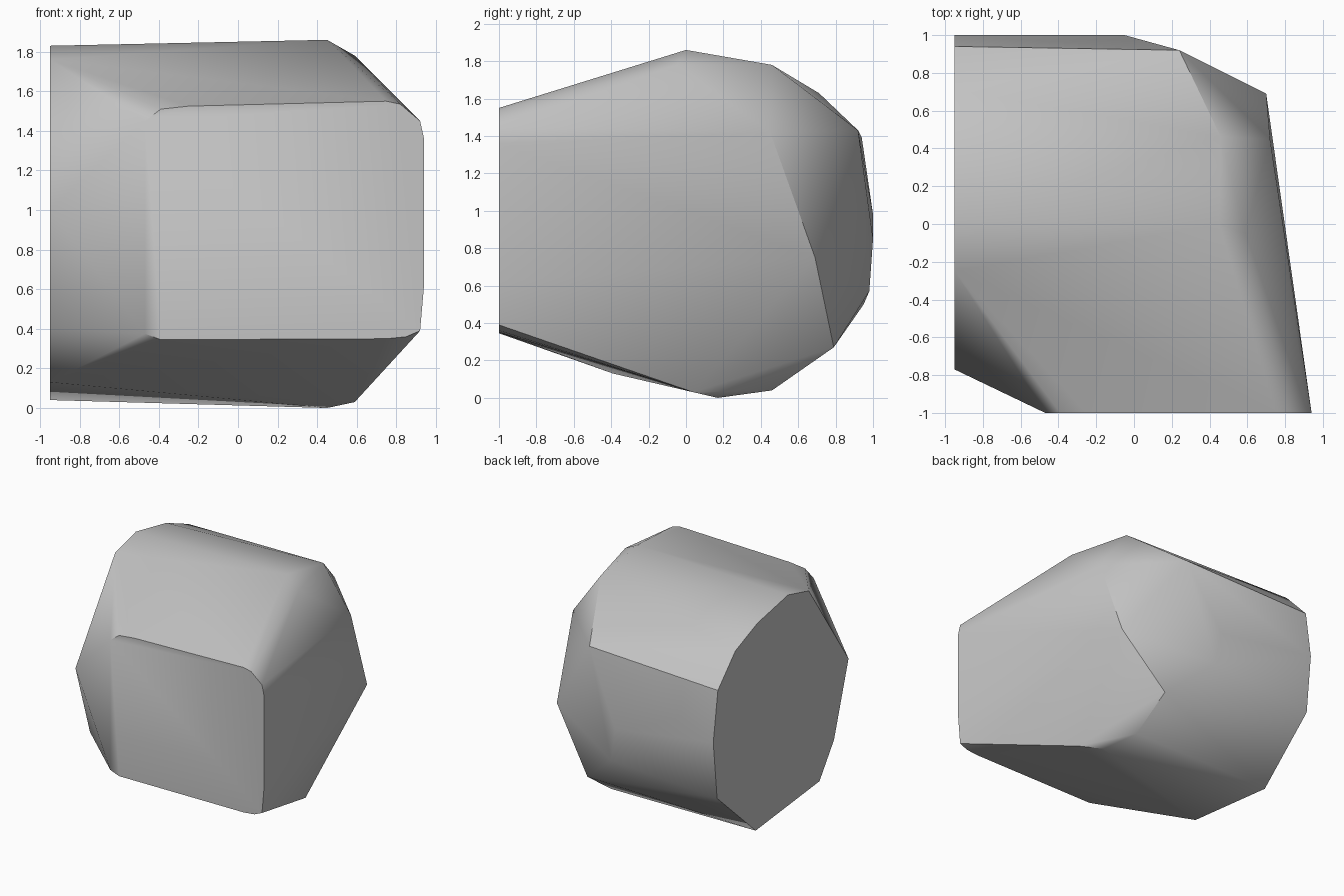
import bpy
import bmesh
import math

default_cube = bpy.data.objects.get("Cube")
if default_cube:
    bpy.data.objects.remove(default_cube, do_unlink=True)


def make_material(name, colour):
    """One plain matte colour for viewport and render."""
    material = bpy.data.materials.new(name)
    material.use_nodes = True
    material.diffuse_color = colour
    shader = material.node_tree.nodes["Principled BSDF"]
    shader.inputs["Base Color"].default_value = colour
    shader.inputs["Roughness"].default_value = 0.9
    return material


def hull_object(name, points, material):
    """Wrap a convex skin around the points and merge flat regions."""
    bm = bmesh.new()
    for point in points:
        bm.verts.new(point)
    result = bmesh.ops.convex_hull(bm, input=bm.verts[:])
    loose = [item for item in result["geom_interior"]
             if isinstance(item, bmesh.types.BMVert)]
    bmesh.ops.delete(bm, geom=loose, context="VERTS")
    bmesh.ops.dissolve_limit(bm, angle_limit=math.radians(0.5),
                             verts=bm.verts[:], edges=bm.edges[:])
    bmesh.ops.recalc_face_normals(bm, faces=bm.faces[:])
    mesh = bpy.data.meshes.new(name)
    bm.to_mesh(mesh)
    bm.free()
    mesh.materials.append(material)
    rock = bpy.data.objects.new(name, mesh)
    bpy.context.collection.objects.link(rock)
    return rock


# Flat front cut, as an outline in x and z
front_cut = [
    (-0.47, 1.45), (-0.39, 1.51), (-0.25, 1.525), (0.75, 1.55),
    (0.82, 1.535), (0.92, 1.45), (0.94, 1.36), (0.94, 0.62),
    (0.92, 0.39), (0.85, 0.36), (0.75, 0.35), (-0.39, 0.345),
    (-0.47, 0.375),
]

# Flat side cut, as an outline in y and z
side_cut = [
    (-0.77, 1.0), (-0.25, 1.76), (0.02, 1.83), (0.42, 1.75),
    (0.71, 1.63), (0.94, 1.39), (1.0, 0.98), (0.95, 0.5),
    (0.445, 0.04), (-0.39, 0.13), (-0.58, 0.4),
]

# Corners of the chipped faces away from the cuts
chipped_corners = [
    (0.45, 0, 1.86), (0.59, -0.05, 1.78), (0.46, 0.46, 1.78),
    (0.72, 0.45, 1.42), (0.24, 0.92, 1.43), (0.7, 0.69, 0.75),
    (0.35, 0.79, 0.27), (0.36, 0.46, 0.04), (0.59, 0.04, 0.03),
    (0.45, 0.17, 0), (0, 0.98, 0.57), (-0.05, 1, 0.85),
]

points = [(x, -1, z) for x, z in front_cut]
points += [(-0.95, y, z) for y, z in side_cut]
points += chipped_corners

# Single rock with softly shaded facets and crisp cut edges
stone_grey = make_material("stone grey", (0.55, 0.55, 0.55, 1))
boulder = hull_object("boulder", points, stone_grey)
bpy.ops.object.select_all(action="DESELECT")
boulder.select_set(True)
bpy.context.view_layer.objects.active = boulder
bpy.ops.object.shade_smooth_by_angle(angle=math.radians(35))
